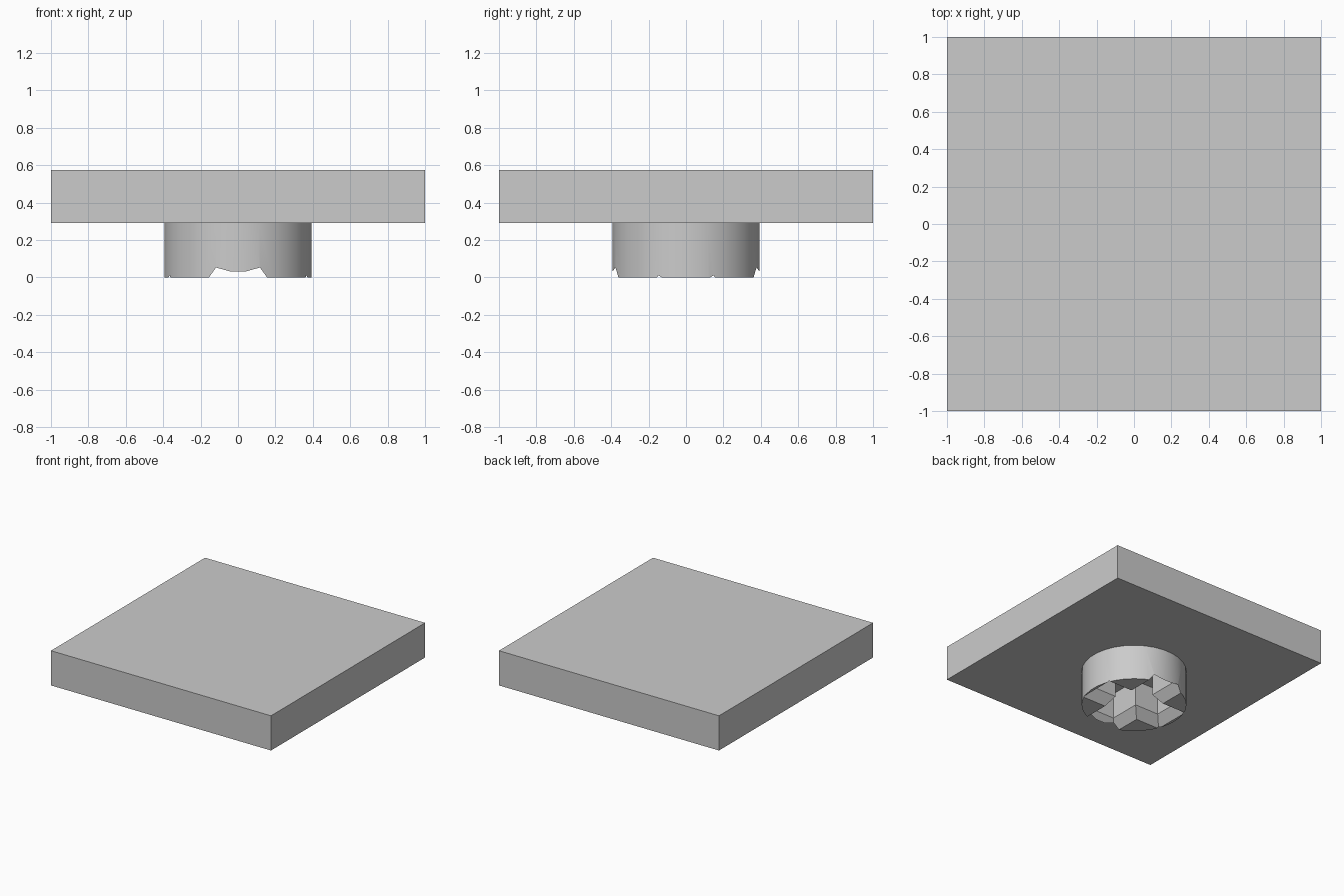
import bpy
import bmesh
import math
from mathutils import Matrix

if "Cube" in bpy.data.objects:
    bpy.data.objects.remove(bpy.data.objects["Cube"])

PLATE_BOTTOM, PLATE_TOP = 0.29, 0.575
PEG_RADIUS, PEG_SIDES = 0.395, 32
CHAMFER_HEIGHT, CHAMFER_SLOPE = 0.08, 0.71

# Single grey plastic
grey = bpy.data.materials.new("light grey")
grey.use_nodes = True
grey.diffuse_color = (0.6, 0.6, 0.6, 1)
grey.node_tree.nodes["Principled BSDF"].inputs["Base Color"].default_value = (0.6, 0.6, 0.6, 1)


def add_object(name, bm):
    bmesh.ops.recalc_face_normals(bm, faces=bm.faces)
    mesh = bpy.data.meshes.new(name)
    bm.to_mesh(mesh)
    bm.free()
    mesh.materials.append(grey)
    obj = bpy.data.objects.new(name, mesh)
    bpy.context.collection.objects.link(obj)
    return obj


def plus_outline(grow):
    """Counter-clockwise plus sign, widened by grow."""
    w, lx, ly = 0.155 + grow, 0.372 + grow, 0.415 + grow
    quarter = [(lx, w), (w, w), (w, ly)]
    right = quarter + [(-x, y) for x, y in reversed(quarter)]
    return right + [(-x, -y) for x, y in right]


# Square plate
bm = bmesh.new()
bmesh.ops.create_cube(bm, size=1)
bmesh.ops.scale(bm, vec=(2, 2, PLATE_TOP - PLATE_BOTTOM), verts=bm.verts)
bmesh.ops.translate(bm, vec=(0, 0, (PLATE_TOP + PLATE_BOTTOM) / 2), verts=bm.verts)
add_object("plate", bm)

# Round peg underneath, with a flat facet facing front
bm = bmesh.new()
bmesh.ops.create_cone(bm, cap_ends=True, segments=PEG_SIDES, radius1=PEG_RADIUS,
                      radius2=PEG_RADIUS, depth=PLATE_BOTTOM,
                      matrix=Matrix.Translation((0, 0, PLATE_BOTTOM / 2))
                      @ Matrix.Rotation(math.pi / PEG_SIDES, 4, "Z"))
peg = add_object("peg", bm)

# Plus-shaped socket cutter with a chamfered mouth
bm = bmesh.new()
rings = []
for z in (-0.03, CHAMFER_HEIGHT, PLATE_BOTTOM + 0.05):
    grow = -CHAMFER_SLOPE * min(z, CHAMFER_HEIGHT)
    rings.append([bm.verts.new((x, y, z)) for x, y in plus_outline(grow)])
for low, high in zip(rings, rings[1:]):
    for i in range(len(low)):
        j = (i + 1) % len(low)
        bm.faces.new((low[i], low[j], high[j], high[i]))
bm.faces.new(list(reversed(rings[0])))
bm.faces.new(rings[-1])
cutter = add_object("socket_cutter", bm)
cutter.hide_render = True

# Cut the socket and drop the cutter
cut = peg.modifiers.new("socket", "BOOLEAN")
cut.operation = "DIFFERENCE"
cut.solver = "EXACT"
cut.object = cutter
bpy.ops.object.select_all(action="DESELECT")
peg.select_set(True)
bpy.context.view_layer.objects.active = peg
bpy.ops.object.modifier_apply(modifier=cut.name)
bpy.data.objects.remove(cutter)
bpy.ops.object.shade_smooth_by_angle(angle=math.radians(30))
